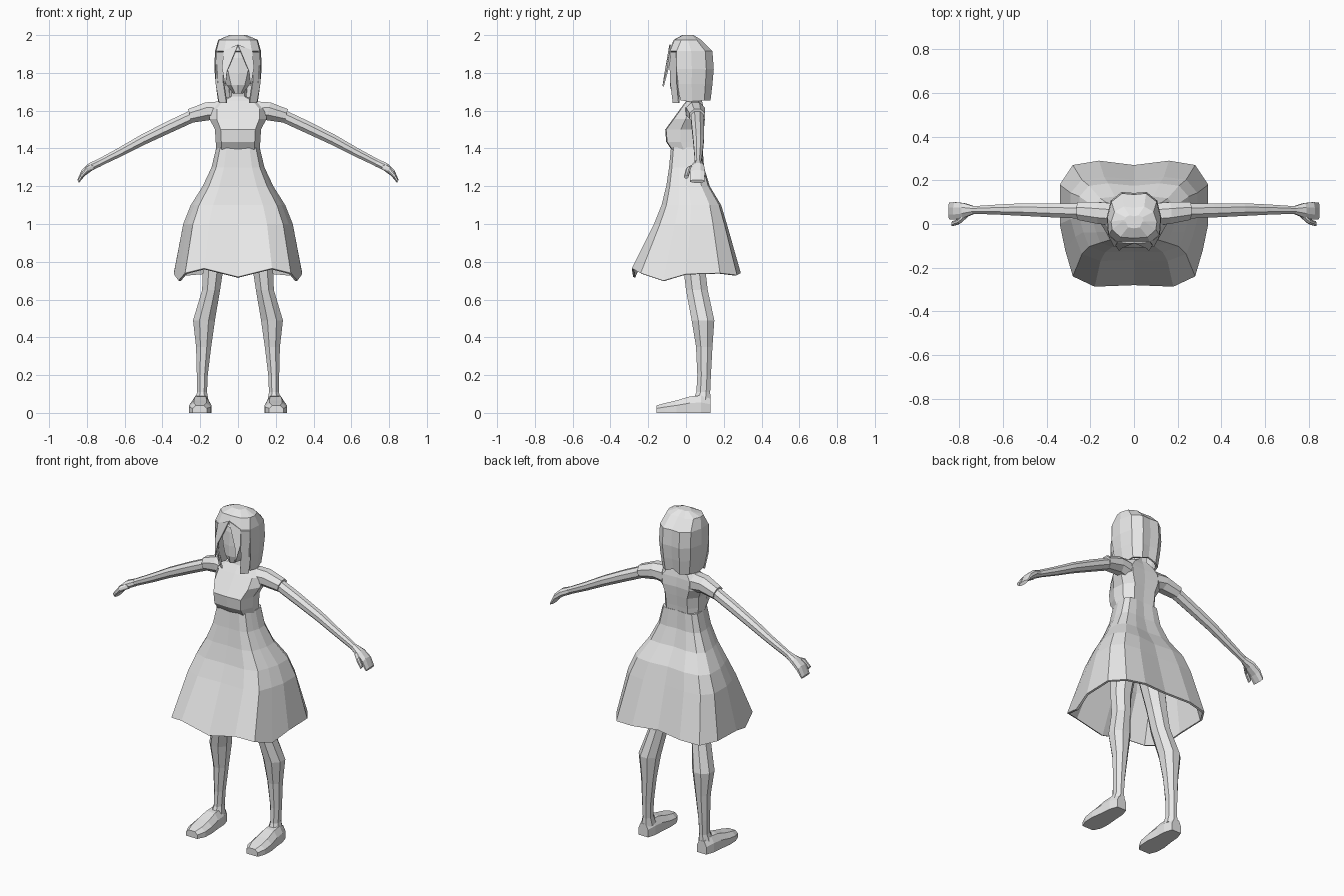
import bpy, bmesh, math
from mathutils import Vector

if "Cube" in bpy.data.objects:
    bpy.data.objects.remove(bpy.data.objects["Cube"])

grey = bpy.data.materials.new("plain grey")
grey.diffuse_color = (0.8, 0.8, 0.8, 1)
grey.use_nodes = True
grey.node_tree.nodes["Principled BSDF"].inputs["Base Color"].default_value = grey.diffuse_color


def finish(name, bm):
    bmesh.ops.recalc_face_normals(bm, faces=bm.faces)
    me = bpy.data.meshes.new(name)
    bm.to_mesh(me)
    bm.free()
    me.materials.append(grey)
    ob = bpy.data.objects.new(name, me)
    bpy.context.collection.objects.link(ob)
    return ob


def loft(name, rings, cap_start=True, cap_end=True, skip=None, side=1):
    """Bridge closed rings of points; skip(ring, segment) leaves a hole."""
    bm = bmesh.new()
    rows = [[bm.verts.new((p[0] * side, p[1], p[2])) for p in r] for r in rings]
    n = len(rows[0])
    for k in range(len(rows) - 1):
        for i in range(n):
            if skip and skip(k, i):
                continue
            j = (i + 1) % n
            bm.faces.new((rows[k][i], rows[k][j], rows[k + 1][j], rows[k + 1][i]))
    if cap_start:
        bm.faces.new(rows[0])
    if cap_end:
        bm.faces.new(rows[-1])
    return finish(name, bm)


def octagon(c, u, v):
    """Eight-sided ring around c that fills the box spanned by u and v."""
    c, u, v = Vector(c), Vector(u), Vector(v)
    k = 1 / math.cos(math.pi / 8)
    return [c + u * (k * math.cos(a)) + v * (k * math.sin(a))
            for a in [math.pi * (2 * i + 1) / 8 for i in range(8)]]


def level(z, x0, x1, y0, y1):
    return octagon(((x0 + x1) / 2, (y0 + y1) / 2, z), ((x1 - x0) / 2, 0, 0), (0, (y1 - y0) / 2, 0))


def mirrored(half):
    """Half outline from front centre to back centre, made whole."""
    return half + [(-x, y, z) for x, y, z in half[-2:0:-1]]


def thicken(ob, t):
    m = ob.modifiers.new("thickness", 'SOLIDIFY')
    m.thickness = t
    m.offset = -1


# skirt: hem outline scaled up to the waist
hem = [(0, -.28, .72), (.18, -.287, .765), (.28, -.24, .74), (.315, -.12, .70), (.34, 0, .735),
       (.34, .18, .74), (.28, .27, .73), (.16, .29, .74), (0, .27, .75)]


def skirt_ring(z, w, front, back):
    mid, dep = (front + back) / 2, (back - front) / 2
    return mirrored([(x / .34 * w, mid + y / .288 * dep, z) for x, y, _ in hem])


skirt = loft("skirt", [mirrored(hem), skirt_ring(1.0, .29, -.17, .215), skirt_ring(1.1, .25, -.13, .185),
                       skirt_ring(1.2, .187, -.105, .125), skirt_ring(1.3, .14, -.09, .095),
                       skirt_ring(1.405, .115, -.08, .087)], False, True)
thicken(skirt, .012)

# bodice with bust, shoulders and neck
bodice = []
for z, w, f, b in [(1.395, .115, -.078, .085), (1.435, .118, -.105, .088), (1.50, .122, -.11, .095),
                   (1.555, .15, -.07, .10), (1.61, .15, -.03, .095), (1.65, .105, 0, .085),
                   (1.675, .045, .005, .075), (1.76, .045, -.01, .07)]:
    bodice.append(mirrored([(0, f, z), (w * .75, f + .005, z), (w, f + (b - f) * .4, z),
                            (w * .95, f + (b - f) * .75, z), (w * .6, b, z), (0, b - .005, z)]))
loft("bodice", bodice)

# head with pointed chin
head = []
for z, w, f, b in [(1.69, .025, -.075, .02), (1.735, .06, -.085, .07), (1.80, .085, -.085, .10),
                   (1.88, .095, -.08, .11), (1.95, .08, -.065, .09)]:
    head.append(mirrored([(0, f, z), (w * .6, f + .012, z), (w, f + .06, z),
                          (w * .85, b - .03, z), (0, b, z)]))
loft("head", head)

# hair shell, open in front of the face
hair = []
for z, w, f, b in [(2.0, .045, -.015, .04), (1.975, .105, -.06, .08), (1.915, .122, -.085, .14),
                   (1.82, .125, -.085, .147), (1.74, .118, -.08, .14), (1.655, .105, -.065, .13)]:
    hair.append(mirrored([(0, f - .005, z), (w * .6, f, z), (w * .95, f + .035, z),
                          (w, f + (b - f) * .5, z - (.01 if z < 1.7 else 0)),
                          (w * .85, f + (b - f) * .83, z), (w * .45, b, z),
                          (0, b - .005, z + (.02 if z < 1.7 else 0))]))
shell = loft("hair", hair, True, False, lambda k, i: k >= 2 and i in (0, 1, 10, 11))
thicken(shell, .012)


def blade(name, pts, side):
    bm = bmesh.new()
    bm.faces.new([bm.verts.new((x * side, y, z)) for x, y, z in pts])
    thicken(finish(name, bm), .008)


for side, tag in ((1, "right"), (-1, "left")):
    # fringe and hanging front locks
    blade(tag + "_fringe", [(0, -.088, 1.95), (.075, -.085, 1.92), (.085, -.098, 1.83),
                            (.068, -.125, 1.73), (.058, -.112, 1.81)], side)
    blade(tag + "_front_lock", [(.07, -.088, 1.91), (.117, -.052, 1.91), (.12, -.05, 1.75),
                                (.10, -.04, 1.64), (.062, -.07, 1.64), (.08, -.085, 1.76)], side)

    # short sleeve
    loft(tag + "_sleeve", [octagon((x, y, z), (.25 * h, 0, h), (0, d, 0)) for x, y, z, h, d in
                           [(.09, .045, 1.59, .058, .05), (.16, .05, 1.597, .047, .05),
                            (.255, .06, 1.572, .036, .041)]], side=side)

    # arm down to the wrist
    loft(tag + "_arm", [octagon((x, y, z), (.4 * h, 0, h), (0, d, 0)) for x, y, z, h, d in
                        [(.2, .058, 1.59, .03, .035), (.36, .062, 1.516, .029, .032),
                         (.50, .066, 1.448, .026, .029), (.62, .066, 1.383, .022, .023),
                         (.74, .064, 1.322, .018, .017)]], side=side)

    # palm, fingers and thumb
    loft(tag + "_hand", [octagon((x, y, z), (.5 * h, 0, h), (0, d, 0)) for x, y, z, h, d in
                         [(.735, .064, 1.324, .018, .018), (.78, .062, 1.303, .019, .034),
                          (.82, .06, 1.27, .016, .04), (.846, .06, 1.226, .008, .038)]], side=side)
    loft(tag + "_thumb", [octagon((x, y, z), (.5 * h, 0, h), (0, d, 0)) for x, y, z, h, d in
                          [(.765, .045, 1.303, .014, .014), (.80, .012, 1.288, .013, .012),
                           (.832, .001, 1.25, .009, .011)]], side=side)

    # leg from hip to ankle
    loft(tag + "_leg", [level(*r) for r in
                        [(1.05, .01, .16, -.05, .10), (.78, .075, .185, -.015, .10),
                         (.65, .095, .19, 0, .115), (.49, .122, .238, .03, .15),
                         (.35, .142, .222, .053, .14), (.20, .16, .218, .06, .132),
                         (.11, .164, .216, .055, .128), (.06, .155, .23, .035, .13)]], side=side)

    # foot with a flat sole and tapered toe
    foot = []
    for y, x0, x1, top in [(.13, .165, .228, .075), (.08, .15, .245, .092), (.02, .147, .25, .087),
                           (-.05, .14, .26, .066), (-.11, .143, .258, .052), (-.155, .165, .24, .04)]:
        m = (x1 - x0) * .22
        foot.append([(x0, y, 0), (x1, y, 0), (x1, y, top * .6),
                     (x1 - m, y, top), (x0 + m, y, top), (x0, y, top * .6)])
    loft(tag + "_foot", foot, side=side)
